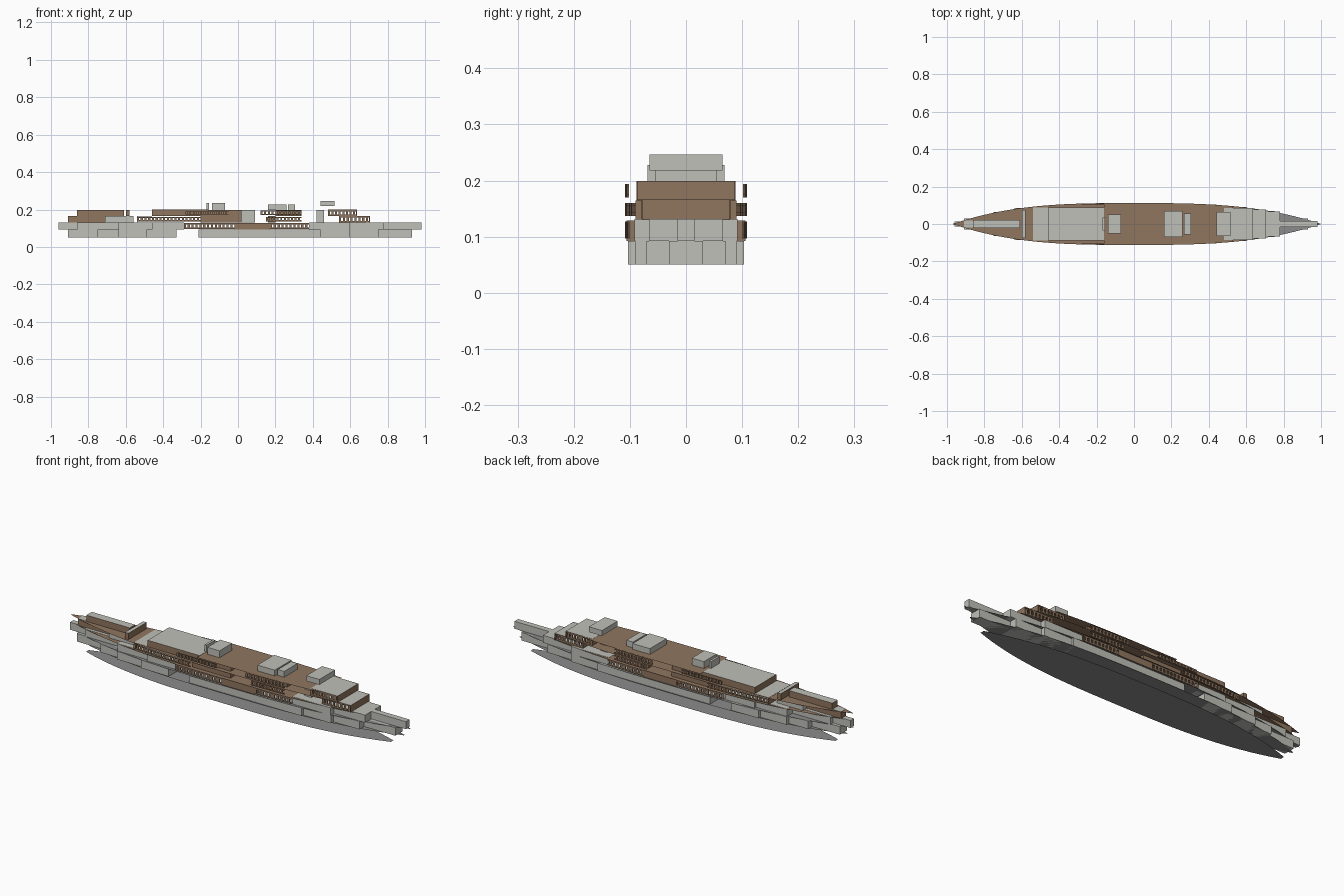
import bpy
import bmesh

cube = bpy.data.objects.get("Cube")
if cube:
    bpy.data.objects.remove(cube)


def material(name, rgb):
    m = bpy.data.materials.new(name)
    m.use_nodes = True
    m.diffuse_color = (*rgb, 1)
    m.node_tree.nodes["Principled BSDF"].inputs["Base Color"].default_value = (*rgb, 1)
    return m


LIGHT = material("light grey", (0.53, 0.53, 0.49))
DARK = material("deck grey", (0.26, 0.26, 0.26))
BROWN = material("wood brown", (0.28, 0.18, 0.115))

# Level heights of the stacked decks
KEEL, Z1, Z2, Z3, Z4, Z5 = 0, 0.05, 0.092, 0.13, 0.165, 0.198


def half_beam(x, stern=-0.97, bow=1.0):
    """Half width of the hull outline at x."""
    t = x / bow if x > 0 else x / stern
    return 0.112 * max(0, 1 - t ** 3)


def finish(name, bm, *mats):
    bmesh.ops.recalc_face_normals(bm, faces=bm.faces)
    mesh = bpy.data.meshes.new(name)
    bm.to_mesh(mesh)
    bm.free()
    for m in mats:
        mesh.materials.append(m)
    obj = bpy.data.objects.new(name, mesh)
    bpy.context.collection.objects.link(obj)
    return obj


def add_box(bm, x0, x1, y0, y1, z0, z1):
    verts = bmesh.ops.create_cube(bm, size=1)["verts"]
    for v in verts:
        v.co = (x1 if v.co.x > 0 else x0, y1 if v.co.y > 0 else y0, z1 if v.co.z > 0 else z0)


def house(name, x0, x1, hw, z0, z1, wall=LIGHT, roof=LIGHT):
    """Closed box with its own roof colour."""
    bm = bmesh.new()
    add_box(bm, x0, x1, -hw, hw, z0, z1)
    bmesh.ops.recalc_face_normals(bm, faces=bm.faces)
    for f in bm.faces:
        f.material_index = int(f.normal.z > 0.5)
    return finish(name, bm, wall, roof)


def deck(name, z, x0, x1, mat, stern=-0.97, bow=1.0):
    """Flat sheet following the hull outline between x0 and x1."""
    bm = bmesh.new()
    n = 40
    xs = [x0 + (x1 - x0) * i / n for i in range(n + 1)]
    rows = [[bm.verts.new((x, s * max(half_beam(x, stern, bow), 0.0005), z)) for s in (-1, 1)] for x in xs]
    for a, b in zip(rows, rows[1:]):
        bm.faces.new((a[0], b[0], b[1], a[1]))
    return finish(name, bm, mat)


def windows(name, x0, x1, z0, z1, limit=1.0):
    """Pierced side walls: two rails and a row of posts on both sides."""
    bm = bmesh.new()
    n = max(2, round((x1 - x0) / 0.02))
    step = (x1 - x0) / n
    rail = (z1 - z0) * 0.25
    for i in range(n):
        a = x0 + i * step
        y = min(half_beam(a + step / 2) - 0.003, limit)
        for s in (-1, 1):
            ya, yb = sorted((s * y, s * (y - 0.003)))
            add_box(bm, a, a + step, ya, yb, z0, z0 + rail)
            add_box(bm, a, a + step, ya, yb, z1 - rail, z1)
            add_box(bm, a, a + step * 0.55, ya, yb, z0 + rail, z1 - rail)
    return finish(name, bm, BROWN)


def windowed_house(name, x0, x1, hw, z0, z1):
    """Grey roof and brown end walls with pierced sides."""
    house(name + "_roof", x0, x1, hw, z1 - 0.004, z1, BROWN, LIGHT)
    for label, x in (("aft", x0), ("fore", x1 - 0.004)):
        house(name + "_wall_" + label, x, x + 0.004, hw, z0, z1, BROWN, BROWN)
    windows(name + "_windows", x0, x1, z0, z1, hw)


# Decks
deck("bottom_deck", KEEL, -0.87, 0.89, DARK, -0.9, 0.92)
deck("lower_deck", Z1, -0.93, 0.96, DARK, -0.94, 0.97)
deck("main_deck", Z2, -0.97, 1.0, DARK)
deck("shelter_deck", Z3, -0.95, 0.72, BROWN)
deck("promenade_deck", Z4, -0.965, 0.64, BROWN)
deck("boat_deck", Z5, -0.16, 0.53, BROWN)

# Lower hull compartments, stepped to the outline
for i, (x0, x1, hw) in enumerate([
        (-0.91, -0.75, 0.03), (-0.75, -0.64, 0.065), (-0.64, -0.49, 0.085), (-0.49, -0.33, 0.1),
        (-0.21, 0.07, 0.103), (0.07, 0.44, 0.103), (0.44, 0.6, 0.09),
        (0.6, 0.75, 0.07), (0.75, 0.93, 0.03)]):
    house(f"lower_compartment_{i}", x0, x1, hw, Z1, Z2)

# Upper hull compartments
for i, (x0, x1, hw) in enumerate([
        (-0.96, -0.86, 0.014), (-0.86, -0.64, 0.035), (-0.64, -0.46, 0.08), (-0.46, -0.29, 0.092),
        (0.38, 0.6, 0.092), (0.6, 0.78, 0.066), (0.78, 0.98, 0.015)]):
    house(f"upper_compartment_{i}", x0, x1, hw, Z2, Z3 + 0.001)
house("midship_house", -0.02, 0.17, 0.106, Z2, Z3 - 0.001, BROWN, BROWN)
windows("hull_windows_aft", -0.29, -0.02, Z2 + 0.005, Z3 - 0.003)
windows("hull_windows_fore", 0.17, 0.38, Z2 + 0.005, Z3 - 0.003)

# Stern houses
house("stern_house_lower", -0.91, -0.71, 0.02, Z3, Z4 + 0.001, BROWN)
house("stern_store", -0.71, -0.56, 0.05, Z3, Z4 - 0.001)
house("stern_house_upper", -0.86, -0.61, 0.022, Z4, Z5, BROWN)
house("stern_bridge", -0.6, -0.58, 0.075, Z4, Z5, BROWN)

# Promenade level
house("aft_lounge_roof", -0.54, -0.46, 0.088, Z4 - 0.003, Z4 + 0.001, BROWN)
house("aft_lounge_wall", -0.54, -0.536, 0.088, Z3, Z4, BROWN)
windows("promenade_windows_aft", -0.54, -0.2, 0.137, 0.16)
house("promenade_house", -0.2, 0.02, 0.09, Z3, Z4 - 0.001, BROWN, BROWN)
house("promenade_house_fore", 0.16, 0.2, 0.08, Z3, Z4 - 0.001, BROWN, BROWN)
windows("promenade_windows_fore", 0.15, 0.34, 0.137, 0.16)
windowed_house("fore_house_lower", 0.54, 0.705, 0.078, Z3, Z4 + 0.001)

# Boat level
house("grand_house", -0.46, -0.16, 0.088, Z4, Z5 + 0.001, BROWN)
house("grand_house_fore", -0.16, 0.02, 0.088, Z4, Z5 - 0.001, BROWN, BROWN)
windows("boat_windows_aft", -0.28, -0.05, 0.172, 0.19)
house("officer_house", 0.2, 0.34, 0.08, Z4, Z5 - 0.001, BROWN, BROWN)
windows("officer_windows", 0.12, 0.34, 0.17, 0.194)
windowed_house("fore_house_upper", 0.48, 0.635, 0.086, Z4, Z5 + 0.001)

# Casings rising through two levels
house("engine_casing", 0.02, 0.09, 0.05, Z3, Z5 - 0.001)
house("boiler_casing", 0.42, 0.46, 0.05, Z3, Z5 - 0.001)

# Rooftop blocks
house("roof_screen", -0.168, -0.156, 0.035, Z5, 0.234)
house("aft_roof_block", -0.14, -0.07, 0.052, Z5, 0.234)
house("mid_roof_block", 0.16, 0.26, 0.069, Z5, 0.228)
house("mid_roof_annex", 0.268, 0.305, 0.055, Z5, 0.228)
house("wheelhouse", 0.44, 0.515, 0.065, 0.218, 0.246)
